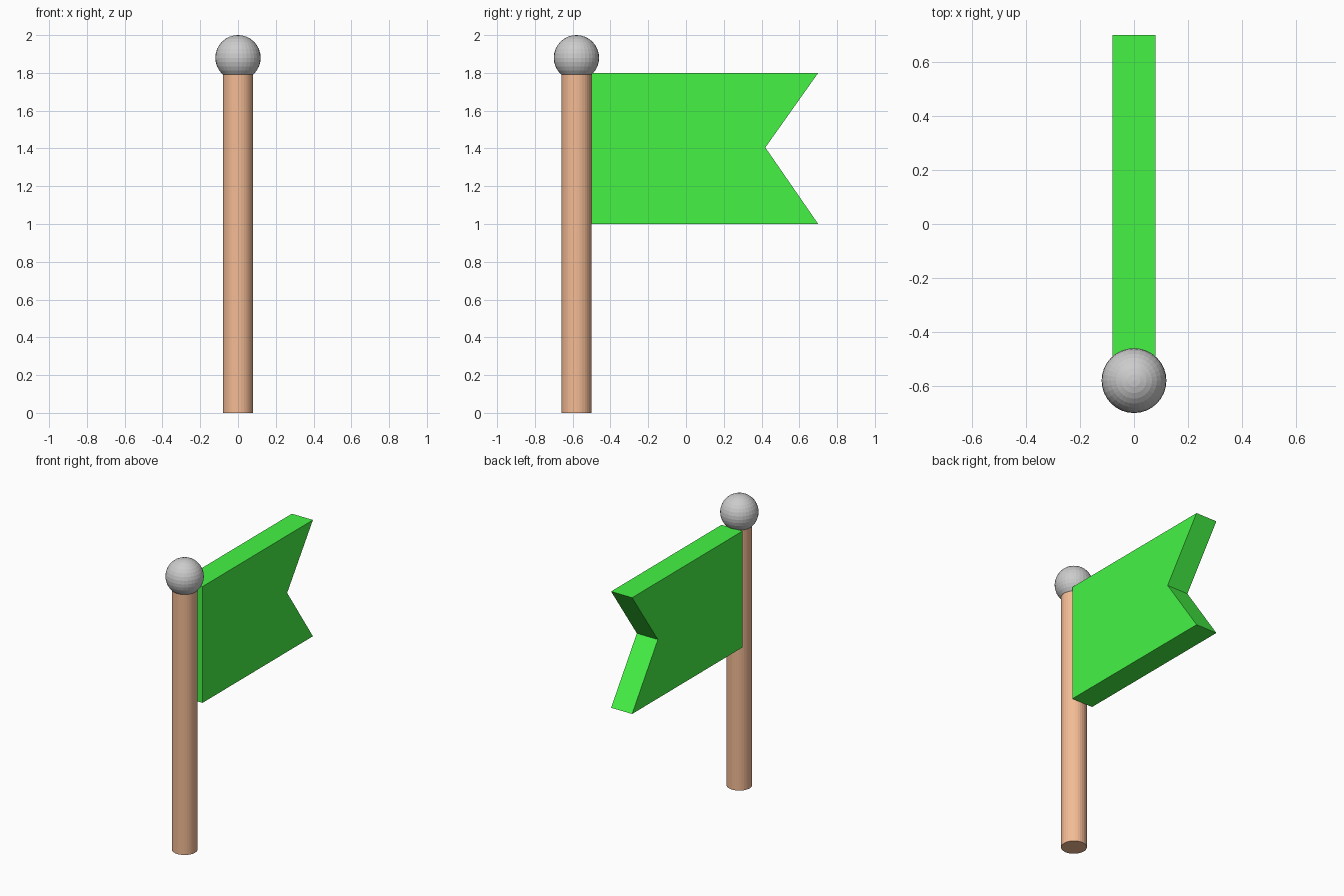
import bpy, bmesh

if "Cube" in bpy.data.objects:
    bpy.data.objects.remove(bpy.data.objects["Cube"])


def paint(obj, name, color):
    mat = bpy.data.materials.new(name)
    mat.diffuse_color = (*color, 1)
    mat.use_nodes = True
    mat.node_tree.nodes["Principled BSDF"].inputs["Base Color"].default_value = mat.diffuse_color
    obj.data.materials.append(mat)


POLE_Y = -0.58

# Pole
bpy.ops.mesh.primitive_cylinder_add(vertices=32, radius=0.08, depth=1.8,
                                    location=(0, POLE_Y, 0.9))
pole = bpy.context.object
pole.name = "pole"
paint(pole, "orange_wood", (0.9, 0.5, 0.3))

# Ball on top of the pole
bpy.ops.mesh.primitive_uv_sphere_add(segments=32, ring_count=16, radius=0.12,
                                     location=(0, POLE_Y, 1.88))
bpy.context.object.name = "finial_ball"

# Swallowtail flag: (y, z) outline extruded across x
outline = [(-0.5, 1.0), (0.7, 1.0), (0.42, 1.405), (0.7, 1.8), (-0.5, 1.8)]
bm = bmesh.new()
face = bm.faces.new([bm.verts.new((-0.08, y, z)) for y, z in outline])
result = bmesh.ops.extrude_face_region(bm, geom=[face])
moved = [v for v in result["geom"] if isinstance(v, bmesh.types.BMVert)]
bmesh.ops.translate(bm, verts=moved, vec=(0.16, 0, 0))
bmesh.ops.recalc_face_normals(bm, faces=bm.faces)
mesh = bpy.data.meshes.new("flag")
bm.to_mesh(mesh)
bm.free()
flag = bpy.data.objects.new("flag", mesh)
bpy.context.collection.objects.link(flag)
paint(flag, "green_cloth", (0.06, 0.9, 0.06))
